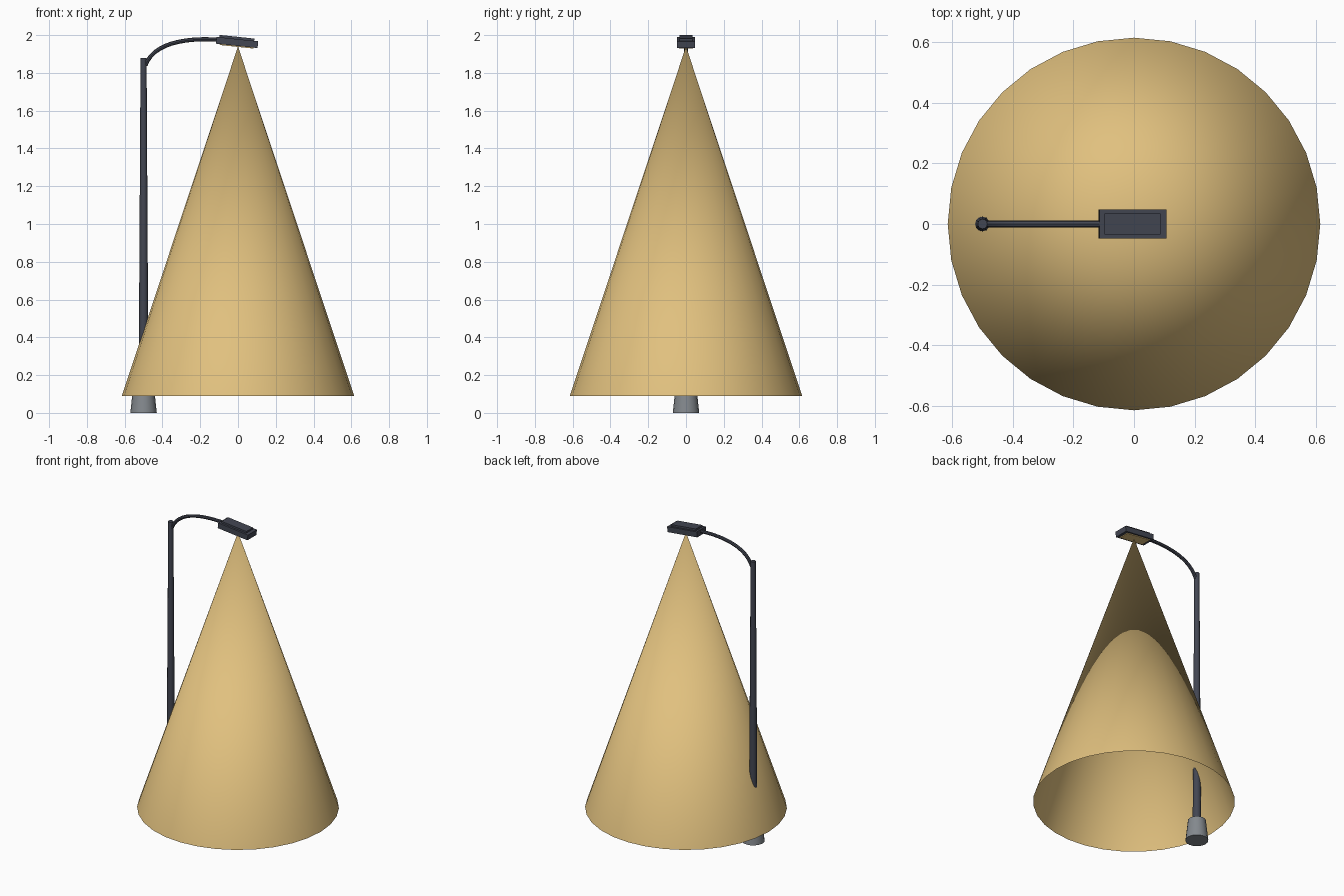
import bpy
import math
from mathutils import Matrix, Vector

cube = bpy.data.objects.get("Cube")
if cube:
    bpy.data.objects.remove(cube, do_unlink=True)


def material(name, rgb):
    mat = bpy.data.materials.new(name)
    mat.use_nodes = True
    mat.diffuse_color = (*rgb, 1)
    mat.node_tree.nodes["Principled BSDF"].inputs["Base Color"].default_value = (*rgb, 1)
    return mat


slate = material("dark slate metal", (0.055, 0.061, 0.084))
concrete = material("grey concrete", (0.23, 0.25, 0.27))
glow = material("warm light", (0.75, 0.53, 0.21))


def finish(obj, name, mat, smooth=True):
    obj.name = name
    obj.data.materials.append(mat)
    if smooth:
        bpy.ops.object.shade_smooth_by_angle(angle=math.radians(40))
    return obj


def tapered(name, mat, x, z0, z1, r0, r1, sides, cap="NGON"):
    bpy.ops.mesh.primitive_cone_add(vertices=sides, radius1=r0, radius2=r1, depth=z1 - z0,
                                    end_fill_type=cap, location=(x, 0, (z0 + z1) / 2))
    return finish(bpy.context.object, name, mat)


# Footing and pole
POLE_X = -0.5
tapered("footing", concrete, POLE_X, 0, 0.14, 0.07, 0.055, 16)
tapered("pole", slate, POLE_X, 0.13, 1.88, 0.026, 0.016, 12)

# Curved arm
curve = bpy.data.curves.new("arm", "CURVE")
curve.dimensions = "3D"
curve.bevel_depth = 0.011
curve.bevel_resolution = 2
curve.resolution_u = 12
curve.use_fill_caps = True
spline = curve.splines.new("BEZIER")
spline.bezier_points.add(1)
start, end = spline.bezier_points
start.co, start.handle_right = (-0.49, 0, 1.84), (-0.45, 0, 1.95)
end.co, end.handle_left = (-0.09, 0, 1.975), (-0.3, 0, 1.99)
start.handle_left = (-0.5, 0, 1.8)
end.handle_right = (0, 0, 1.96)
arm = bpy.data.objects.new("arm", curve)
bpy.context.collection.objects.link(arm)
bpy.ops.object.select_all(action="DESELECT")
arm.select_set(True)
bpy.context.view_layer.objects.active = arm
bpy.ops.object.convert(target="MESH")
finish(bpy.context.object, "arm", slate)

# Tilted lamp head
tilt = Matrix.Rotation(math.radians(6), 4, "Y")
head_centre = Vector((-0.005, 0, 1.961))


def head_box(name, mat, offset, size):
    bpy.ops.mesh.primitive_cube_add(size=1)
    obj = bpy.context.object
    obj.data.transform(Matrix.Diagonal((*size, 1)))
    obj.matrix_world = Matrix.Translation(head_centre) @ tilt @ Matrix.Translation(offset)
    return finish(obj, name, mat, smooth=False)


head_box("lamp_housing", slate, (0, 0, 0), (0.222, 0.096, 0.036))
head_box("lamp_lid", slate, (-0.003, 0, 0.023), (0.185, 0.07, 0.014))
head_box("lamp_panel", glow, (0, 0, -0.019), (0.18, 0.074, 0.008))

# Open cone of light
tapered("light_cone", glow, 0, 0.09, 1.94, 0.615, 0, 32, cap="NOTHING")
